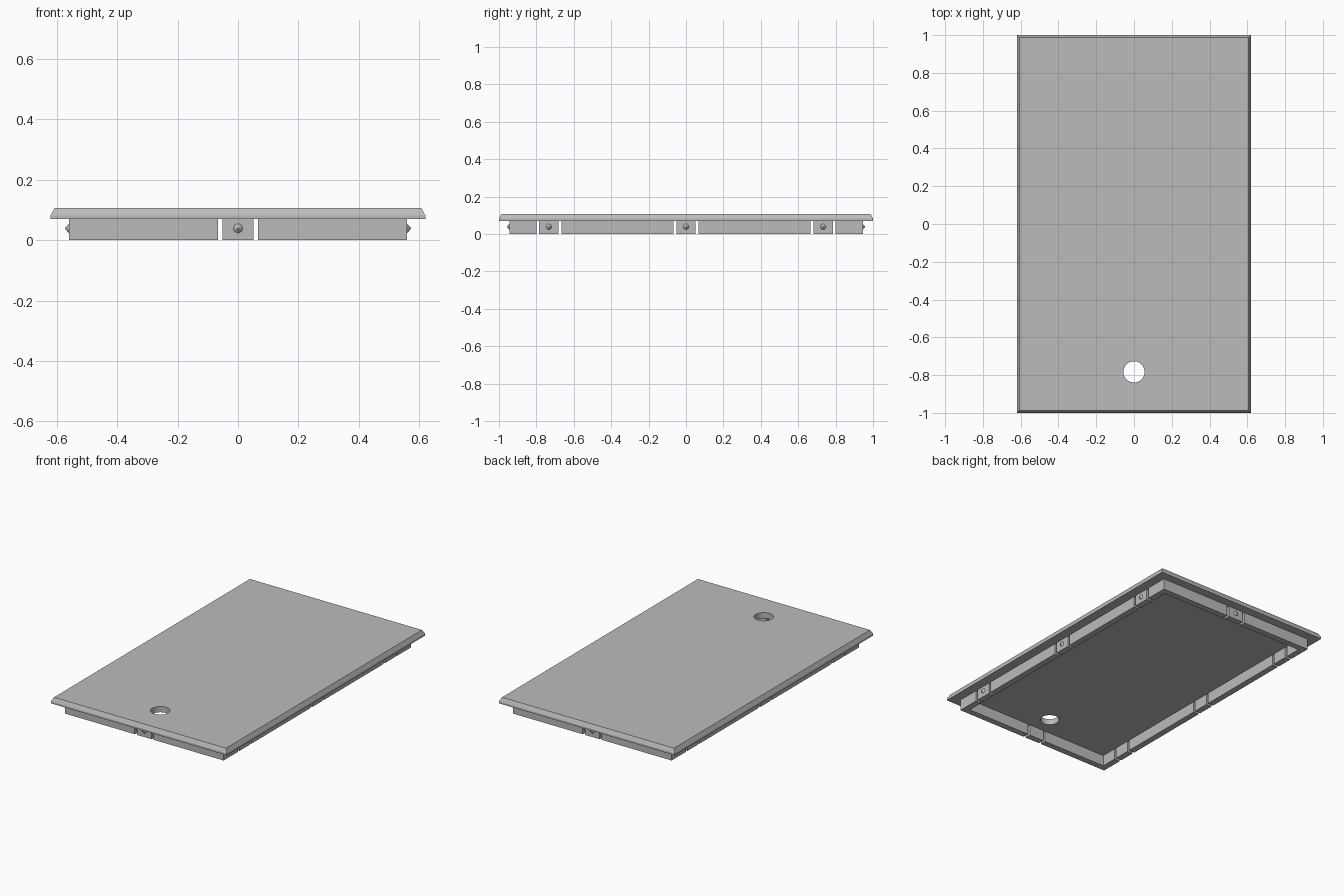
import bpy
import bmesh
from math import pi
from mathutils import Matrix, Vector

if "Cube" in bpy.data.objects:
    bpy.data.objects.remove(bpy.data.objects["Cube"], do_unlink=True)

LID_X, LID_Y = 0.62, 1.0        # half sizes of the lid
RIM_X, RIM_Y = 0.56, 0.945      # half sizes of the rim, outside
WALL, RIM_H, TOP = 0.04, 0.07, 0.107
CLIP, GAP = 0.052, 0.067        # clip half width, slot outer edge
SIDE_Y = 0.733                  # outer clips on the long sides

grey = bpy.data.materials.new("plain grey")
grey.use_nodes = True
colour = (0.5, 0.5, 0.5, 1)
grey.diffuse_color = colour
grey.node_tree.nodes["Principled BSDF"].inputs["Base Color"].default_value = colour


def finish(name, bm):
    bmesh.ops.recalc_face_normals(bm, faces=bm.faces)
    mesh = bpy.data.meshes.new(name)
    bm.to_mesh(mesh)
    bm.free()
    mesh.materials.append(grey)
    obj = bpy.data.objects.new(name, mesh)
    bpy.context.collection.objects.link(obj)
    return obj


def prism(name, outline, height=RIM_H):
    bm = bmesh.new()
    face = bm.faces.new([bm.verts.new((x, y, 0)) for x, y in outline])
    grown = bmesh.ops.extrude_face_region(bm, geom=[face])["geom"]
    verts = [v for v in grown if isinstance(v, bmesh.types.BMVert)]
    bmesh.ops.translate(bm, verts=verts, vec=(0, 0, height))
    return finish(name, bm)


def block(name, x0, x1, y0, y1):
    return prism(name, [(x0, y0), (x1, y0), (x1, y1), (x0, y1)])


def bump(name, position, direction):
    bm = bmesh.new()
    bmesh.ops.create_cone(bm, cap_ends=True, segments=16, radius1=0.015,
                          radius2=0.001, depth=0.013)
    turn = Vector((0, 0, 1)).rotation_difference(Vector(direction)).to_matrix().to_4x4()
    centre = Vector(position) + Vector(direction) * 0.0065
    bmesh.ops.transform(bm, matrix=Matrix.Translation(centre) @ turn, verts=bm.verts)
    return finish(name, bm)


# Lid: stacked rectangles, with a short upright edge and a sloped border
bm = bmesh.new()
rings = []
for z, inset in ((RIM_H, 0), (0.082, 0), (TOP, 0.013)):
    x, y = LID_X - inset, LID_Y - inset
    rings.append([bm.verts.new((sx * x, sy * y, z))
                  for sx, sy in ((-1, -1), (1, -1), (1, 1), (-1, 1))])
for low, high in zip(rings, rings[1:]):
    for i in range(4):
        j = (i + 1) % 4
        bm.faces.new((low[i], low[j], high[j], high[i]))
bm.faces.new(rings[0])
bm.faces.new(rings[-1])
lid = finish("lid", bm)

# Finger hole through the lid
bm = bmesh.new()
bmesh.ops.create_cone(bm, cap_ends=True, segments=48, radius1=0.056, radius2=0.056,
                      depth=0.2, matrix=Matrix.Translation((0, -0.783, TOP)))
cutter = finish("hole_cutter", bm)
cutter.hide_render = True
cut = lid.modifiers.new("finger hole", "BOOLEAN")
cut.operation = "DIFFERENCE"
cut.solver = "EXACT"
cut.object = cutter
bpy.context.view_layer.objects.active = lid
lid.select_set(True)
bpy.ops.object.modifier_apply(modifier=cut.name)
bpy.data.objects.remove(cutter, do_unlink=True)
bpy.ops.object.shade_smooth_by_angle(angle=pi / 12)

# Rim corners, one L-shaped wall each
inner_x, inner_y = RIM_X - WALL, RIM_Y - WALL
corner_end = SIDE_Y + GAP
for sx, side in ((1, "left"), (-1, "right")):
    for sy, end in ((-1, "front"), (1, "back")):
        outline = [(GAP, RIM_Y), (RIM_X, RIM_Y), (RIM_X, corner_end),
                   (inner_x, corner_end), (inner_x, inner_y), (GAP, inner_y)]
        prism(f"rim_corner_{end}_{side}", [(sx * x, sy * y) for x, y in outline])
        block(f"rim_wall_{end}_{side}", sx * inner_x, sx * RIM_X,
              sy * GAP, sy * (SIDE_Y - GAP))

# Clips between the slots, each with a pointed bump
for sx, side in ((1, "left"), (-1, "right")):
    for y, place in ((-SIDE_Y, "front"), (0, "middle"), (SIDE_Y, "back")):
        block(f"clip_{side}_{place}", sx * inner_x, sx * RIM_X, y - CLIP, y + CLIP)
        bump(f"bump_{side}_{place}", (sx * RIM_X, y, 0.039), (sx, 0, 0))
for sy, end in ((-1, "front"), (1, "back")):
    block(f"clip_{end}", -CLIP, CLIP, sy * inner_y, sy * RIM_Y)
    bump(f"bump_{end}", (0, sy * RIM_Y, 0.039), (0, sy, 0))
